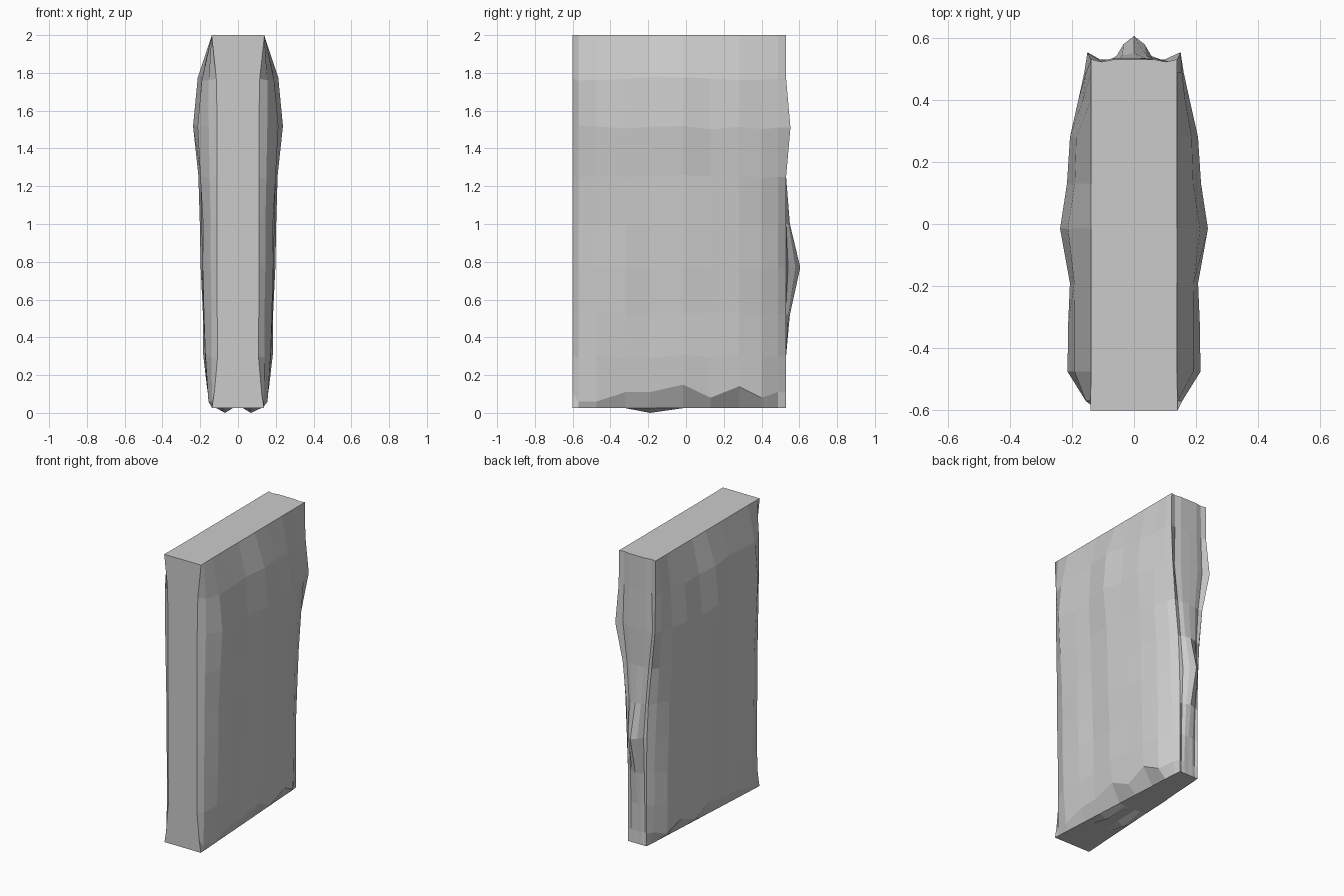
import bpy, bmesh, random

if "Cube" in bpy.data.objects:
    bpy.data.objects.remove(bpy.data.objects["Cube"])

random.seed(4)

# Per ring: height, side bulge, back depth (middle), half widths of front edge,
# rear side column and back face
Z =     [2.0, 1.77, 1.51, 1.25, 1.0, 0.77, 0.52, 0.30, 0.11, 0.025]
BULGE = [0.0, 0.075, 0.10, 0.072, 0.064, 0.06, 0.048, 0.046, 0.028, 0.0]
MID =   [0.53, 0.53, 0.535, 0.53, 0.55, 0.605, 0.55, 0.53, 0.525, 0.53]
FRONT = [0.14, 0.115, 0.11, 0.11, 0.11, 0.11, 0.11, 0.108, 0.125, 0.138]
SHOULDER = [0.14, 0.155, 0.155, 0.15, 0.145, 0.145, 0.14, 0.14, 0.138, 0.138]
REAR =  [0.138, 0.155, 0.16, 0.138, 0.12, 0.11, 0.10, 0.10, 0.09, 0.075]
BACK =  [0.138, 0.14, 0.15, 0.11, 0.085, 0.075, 0.07, 0.07, 0.07, 0.07]
LAST = len(Z) - 1

# Side columns: depth position, share of the bulge, lift of the ragged lower edge
COLS = [(-0.57, 0.2, -0.05), (-0.475, 0.74, -0.05), (-0.32, 0.78, 0.0),
        (-0.19, 0.68, 0.0), (-0.015, 1.0, 0.04), (0.13, 0.75, -0.03),
        (0.28, 0.68, 0.03), (0.40, 0.42, -0.03)]


def half_ring(i):
    """Points of one ring on the +x side, from the front edge to the back middle."""
    z = Z[i]
    ends = i in (0, LAST)
    pts = [(FRONT[i], -0.6, z)]
    for y, share, lift in COLS:
        if i > 2:                                  # flatter sides lower down
            share = share ** 0.7
        x = 0.138 + BULGE[i] * share
        zz = z
        if not ends:
            if share < 1:
                x += random.uniform(-0.006, 0.004)
            zz += random.uniform(-0.012, 0.012)
        if y < -0.5:
            x = SHOULDER[i]
        if i >= 4 and y > 0.2:                     # lower rear tapers in
            x -= 0.02 if y > 0.3 else 0.005
        if i == LAST:                              # underside tapers to the back
            x = 0.138 - 0.058 * (y + 0.6)
        if i == LAST - 1:
            zz = z + lift
        pts.append((x, y, zz))
    pts.append((REAR[i], 0.487, z))
    corner = 0.553 if i == 2 else 0.53
    pts.append((BACK[i], corner, z))
    # Back face with a fluted dip beside the corner
    bump = MID[i] - 0.53
    dip = 0.0 if i == LAST else 0.008
    pts.append((BACK[i] * 0.75, 0.53 + bump * 0.25 - dip, z))
    pts.append((BACK[i] * 0.45, 0.53 + bump * 0.65, z))
    pts.append((0, MID[i], z))
    return pts


# Rock slab: stacked mirrored rings joined by quads
bm = bmesh.new()
rings = []
for i in range(len(Z)):
    right = half_ring(i)
    left = [(-x, y, z) for x, y, z in reversed(right[:-1])]
    rings.append([bm.verts.new(p) for p in right + left])
for a, b in zip(rings, rings[1:]):
    for k in range(len(a)):
        j = (k + 1) % len(a)
        bm.faces.new((a[k], a[j], b[j], b[k]))

# Flat top
bm.faces.new(rings[0])

# Underside: strips across with two small low points
low = rings[-1]
n = len(low)
count = len(COLS) + 3
rows = []
for k in range(count):
    r, l = low[k], low[n - 1 - k]
    y, w = r.co.y, r.co.x
    z = 0.0 if abs(y + 0.19) < 0.01 else Z[LAST]
    inner = [(w * 0.6, z), (w * 0.25, Z[LAST]), (-w * 0.25, Z[LAST]), (-w * 0.6, z)]
    rows.append([r] + [bm.verts.new((x, y, h)) for x, h in inner] + [l])
for a, b in zip(rows, rows[1:]):
    for c in range(5):
        bm.faces.new((a[c], a[c + 1], b[c + 1], b[c]))
bm.faces.new(rows[-1][:1] + low[count:n - count] + rows[-1][:0:-1])

# Close the front lower edge
bm.faces.new(rows[0])

bmesh.ops.recalc_face_normals(bm, faces=bm.faces)
mesh = bpy.data.meshes.new("rock_slab")
bm.to_mesh(mesh)
bm.free()
slab = bpy.data.objects.new("rock_slab", mesh)
bpy.context.collection.objects.link(slab)
